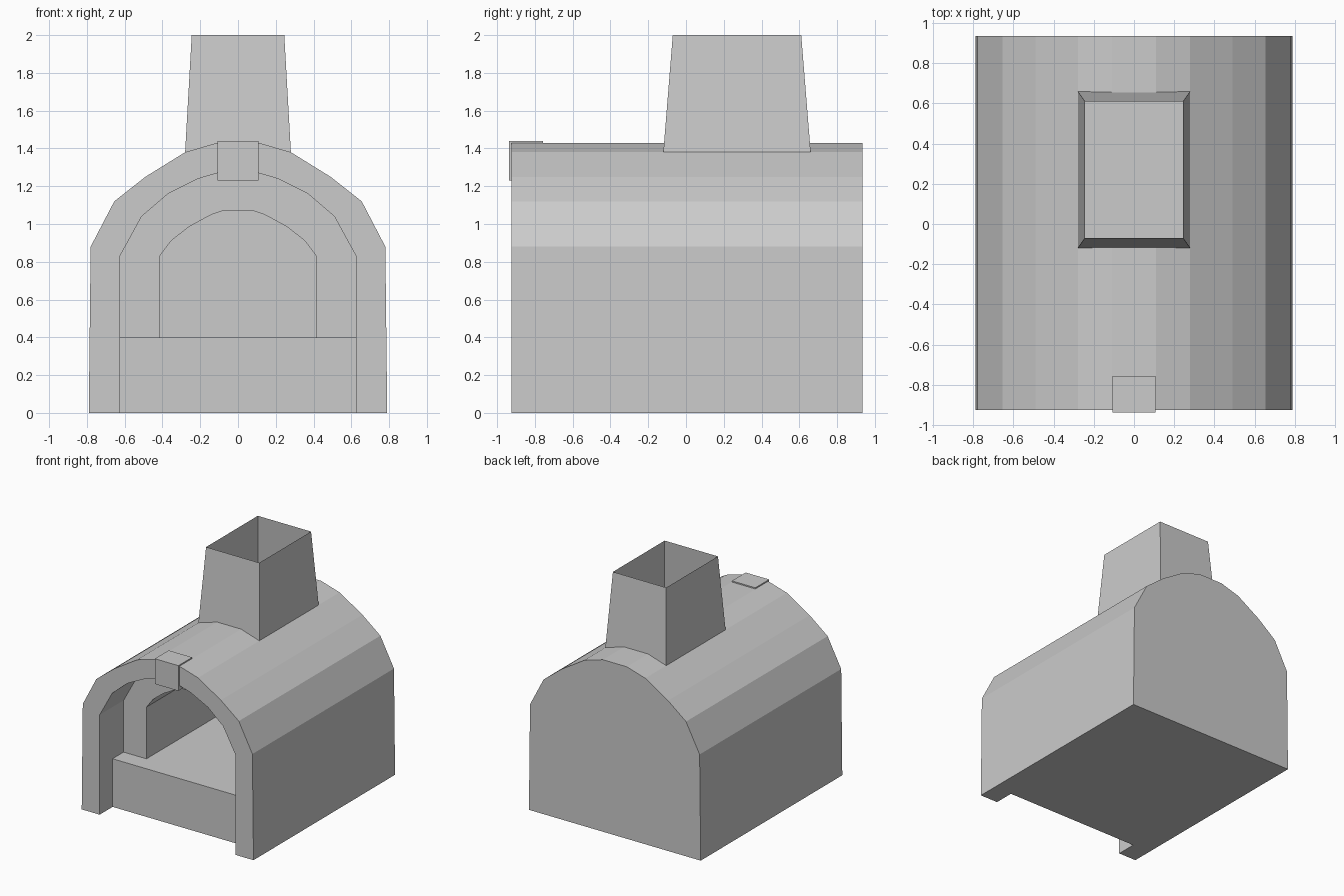
import bpy, bmesh

if "Cube" in bpy.data.objects:
    bpy.data.objects.remove(bpy.data.objects["Cube"])


def make_object(name, verts, faces):
    mesh = bpy.data.meshes.new(name)
    bm = bmesh.new()
    vs = [bm.verts.new(v) for v in verts]
    for f in faces:
        bm.faces.new([vs[i] for i in f])
    bmesh.ops.recalc_face_normals(bm, faces=bm.faces)
    bm.to_mesh(mesh)
    bm.free()
    ob = bpy.data.objects.new(name, mesh)
    bpy.context.collection.objects.link(ob)
    return ob


def loft(name, rings, caps=True):
    """Skin a list of equal-sized closed rings."""
    n = len(rings[0])
    faces = []
    for r in range(len(rings) - 1):
        for i in range(n):
            j = (i + 1) % n
            faces.append((r * n + i, r * n + j, (r + 1) * n + j, (r + 1) * n + i))
    if caps:
        faces += [range(n), range((len(rings) - 1) * n, len(rings) * n)]
    return make_object(name, [p for ring in rings for p in ring], faces)


def arch(name, half, y0, y1):
    """Mirror a half profile (x, z) and extrude it along y."""
    outline = half + [(-x, z) for x, z in reversed(half)]
    return loft(name, [[(x, y, z) for x, z in outline] for y in (y0, y1)])


def block(name, x, y0, y1, z0, z1):
    return arch(name, [(x, z0), (x, z1)], y0, y1)


def rect(x, y0, y1, z):
    return [(-x, y0, z), (x, y0, z), (x, y1, z), (-x, y1, z)]


def cut(target, cutter):
    mod = target.modifiers.new("cut", 'BOOLEAN')
    mod.operation = 'DIFFERENCE'
    mod.solver = 'EXACT'
    mod.object = cutter
    bpy.context.view_layer.objects.active = target
    bpy.ops.object.modifier_apply(modifier=mod.name)
    bpy.data.objects.remove(cutter)


# Vaulted oven body
body = arch("oven_body", [(0.79, 0), (0.78, 0.88), (0.655, 1.12), (0.49, 1.25),
                          (0.28, 1.38), (0.11, 1.43)], -0.925, 0.935)

# Front recess, cooking chamber and flue opening
cut(body, arch("recess_cutter", [(0.625, -0.2), (0.625, 0.83), (0.51, 1.04), (0.37, 1.16),
                                 (0.21, 1.24), (0.09, 1.275)], -1.1, -0.61))
cut(body, arch("chamber_cutter", [(0.415, 0.4), (0.415, 0.83), (0.355, 0.91), (0.26, 0.985),
                                  (0.14, 1.05), (0.08, 1.07)], -0.75, 0.76))
cut(body, loft("flue_cutter", [rect(0.28, -0.12, 0.66, 0.8), rect(0.28, -0.12, 0.66, 1.38),
                               rect(0.245, -0.07, 0.61, 2.0)]))

# Hearth ledge in the mouth
block("hearth_ledge", 0.625, -0.755, -0.61, 0, 0.4)

# Keystone over the arch
block("keystone", 0.108, -0.938, -0.757, 1.23, 1.44)

# Open, thin-walled chimney whose foot follows the roof
foot = [(-0.28, 1.38), (-0.11, 1.43), (0.11, 1.43), (0.28, 1.38)]
base, top = [], []
for y_low, y_high, pts in ((-0.12, -0.07, foot), (0.66, 0.61, foot[::-1])):
    for x, z in pts:
        t = (z - 1.38) / 0.62
        base.append((x, y_low + (y_high - y_low) * t, z))
        top.append((x * 0.245 / 0.28, y_high, 2.0))
loft("chimney", [base, top], caps=False)
